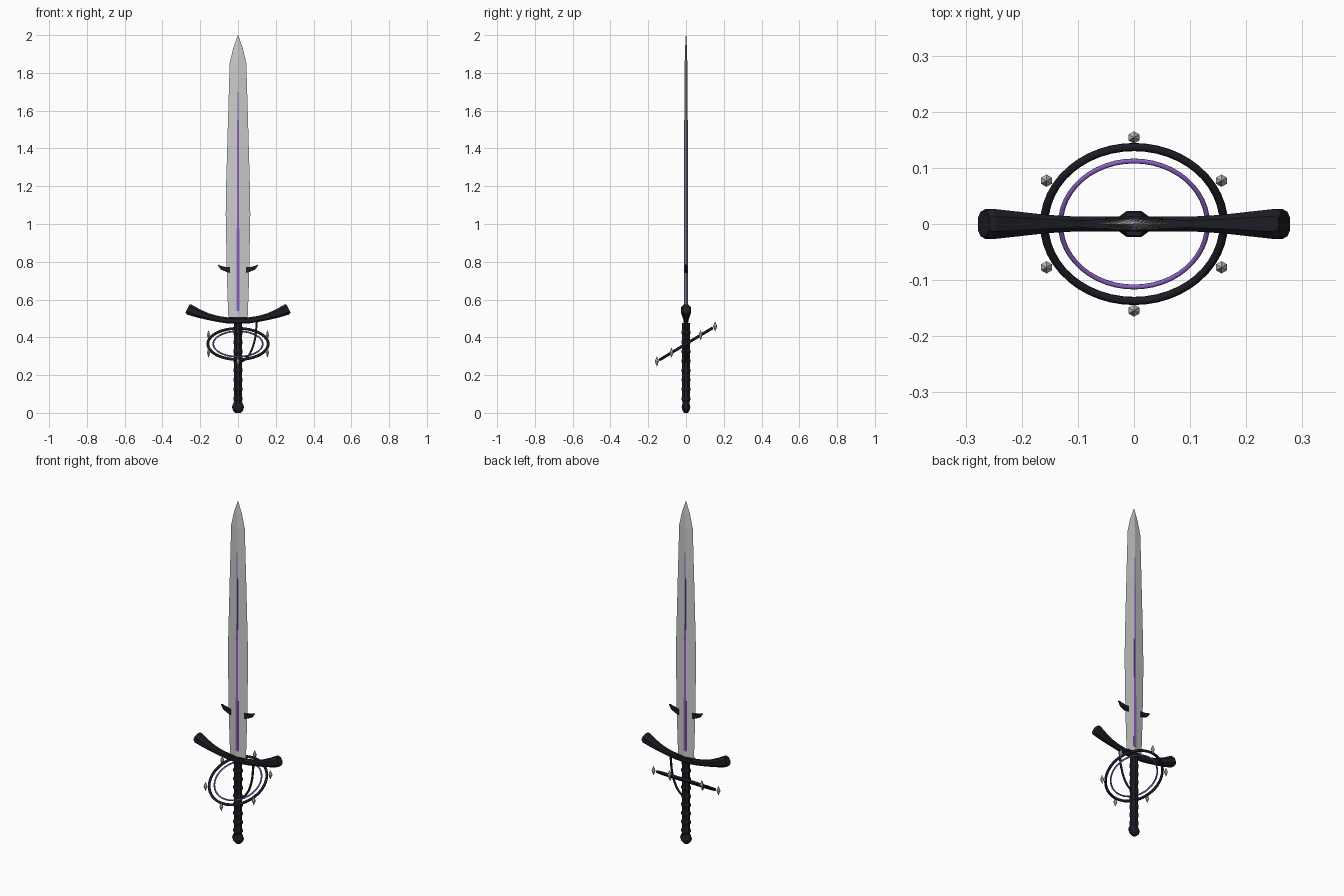
import bpy, bmesh
from math import sin, cos, pi, radians, atan
from mathutils import Vector

if "Cube" in bpy.data.objects:
    bpy.data.objects.remove(bpy.data.objects["Cube"])


def material(name, col):
    m = bpy.data.materials.new(name)
    m.diffuse_color = (*col, 1)
    m.use_nodes = True
    m.node_tree.nodes["Principled BSDF"].inputs["Base Color"].default_value = m.diffuse_color
    return m


BLACK = material("black", (0.012, 0.013, 0.018))
PURPLE = material("purple", (0.27, 0.12, 0.55))


def loft(name, rings, mat=None, smooth=False):
    """Skin a list of equal-length point rings and cap both ends."""
    bm = bmesh.new()
    vs = [[bm.verts.new(p) for p in r] for r in rings]
    n = len(rings[0])
    for a, b in zip(vs, vs[1:]):
        for i in range(n):
            j = (i + 1) % n
            bm.faces.new((a[i], a[j], b[j], b[i]))
    bm.faces.new(vs[0][::-1])
    bm.faces.new(vs[-1])
    bmesh.ops.recalc_face_normals(bm, faces=bm.faces)
    me = bpy.data.meshes.new(name)
    bm.to_mesh(me)
    bm.free()
    ob = bpy.data.objects.new(name, me)
    bpy.context.collection.objects.link(ob)
    return finish(ob, name, mat, smooth)


def finish(ob, name, mat=None, smooth=False):
    ob.name = name
    if mat:
        ob.data.materials.append(mat)
    if smooth:
        for p in ob.data.polygons:
            p.use_smooth = True
    return ob


def octagon(z, rx, ry):
    return [(rx * cos(pi / 8 + i * pi / 4) / cos(pi / 8),
             ry * sin(pi / 8 + i * pi / 4) / cos(pi / 8), z) for i in range(8)]


def box_ring(z, x, y):
    return [(-x, -y, z), (x, -y, z), (x, y, z), (-x, y, z)]


def diamond(z, x, y):
    return [(-x, 0, z), (0, -y, z), (x, 0, z), (0, y, z)]


# Blade with diamond section
loft("blade", [diamond(*s) for s in [
    (0.48, 0.05, 0.010), (0.55, 0.053, 0.010), (0.72, 0.059, 0.010),
    (1.05, 0.065, 0.0095), (1.2, 0.063, 0.009), (1.55, 0.053, 0.008),
    (1.85, 0.044, 0.007), (1.93, 0.026, 0.005), (2.0, 0.001, 0.001)]])

# Stepped glowing inlay along the blade
for k, (z0, z1, w, d) in enumerate([(0.54, 0.85, 0.009, 0.0105), (0.85, 1.2, 0.007, 0.0100),
                                    (1.2, 1.55, 0.005, 0.0093), (1.55, 1.7, 0.003, 0.0085)]):
    loft(f"blade_inlay_{k}", [box_ring(z0, w, d), box_ring(z1, w * 0.85, d)], PURPLE)

# Collar at the blade base
loft("blade_collar", [box_ring(0.485, 0.052, 0.011), box_ring(0.508, 0.05, 0.011)], BLACK)

# Parrying lugs on both blade edges
for s, side in ((1, "right"), (-1, "left")):
    loft(f"lug_{side}", [
        [(s * x, -y, zb), (s * x, y, zb), (s * x, y, zt), (s * x, -y, zt)]
        for x, y, zb, zt in [(0.043, 0.008, 0.74, 0.773), (0.065, 0.008, 0.748, 0.772),
                             (0.09, 0.007, 0.758, 0.778), (0.106, 0.004, 0.78, 0.785)]], BLACK)

# Upswept crossguard with flared ends
half = [(0.0, 0.013, 0.016), (0.06, 0.013, 0.016), (0.11, 0.0135, 0.016), (0.16, 0.0165, 0.018),
        (0.21, 0.022, 0.023), (0.258, 0.027, 0.029), (0.268, 0.022, 0.024)]
stations = [(-x, y, h) for x, y, h in half[:0:-1]] + half
rings = []
for x, y, h in stations:
    a = atan(1.8 * x)
    z = 0.487 + 0.9 * x * x
    rings.append([(x - sin(a) * v * h, u * y, z + cos(a) * v * h)
                  for u, v in [(1, .5), (.5, 1), (-.5, 1), (-1, .5),
                               (-1, -.5), (-.5, -1), (.5, -1), (1, -.5)]])
loft("crossguard", rings, BLACK)

# Octagonal grip with wrapped ridges
prof = [(0.04, 0.02)]
for i in range(8):
    z = 0.075 + i * 0.05
    prof += [(z - 0.012, 0.021), (z - 0.006, 0.0245), (z + 0.006, 0.0245), (z + 0.012, 0.021)]
prof += [(0.475, 0.022)]
loft("grip", [octagon(z, r, r * 0.95) for z, r in prof], BLACK)

# Pommel
loft("pommel", [octagon(z, r, r * 0.72) for z, r in [
    (0.0, 0.014), (0.012, 0.026), (0.03, 0.032), (0.047, 0.027), (0.06, 0.02)]], BLACK)

# Tilted guard rings
TILT, CZ = radians(31), 0.365
for name, R, r, m in (("outer_ring", 0.16, 0.0075, BLACK), ("inner_ring", 0.131, 0.0045, PURPLE)):
    bpy.ops.mesh.primitive_torus_add(major_radius=R, minor_radius=r, major_segments=48,
                                     minor_segments=8, location=(0, 0, CZ), rotation=(TILT, 0, 0))
    finish(bpy.context.object, name, m, True)

# Floating upright crystals around the ring
for i in range(6):
    a = pi / 6 + i * pi / 3
    x, y, z = 0.18 * cos(a), 0.18 * sin(a) * cos(TILT), CZ + 0.18 * sin(a) * sin(TILT)
    loft(f"crystal_{i}", [[(x + r * sin(k * pi / 3), y + r * cos(k * pi / 3), z + h)
                           for k in range(6)]
                          for h, r in [(-0.027, 0.0005), (0, 0.011), (0.027, 0.0005)]])

# Curved knuckle strand from guard to grip
cu = bpy.data.curves.new("knuckle_strand", "CURVE")
cu.dimensions = "3D"
cu.bevel_depth = 0.006
cu.bevel_resolution = 1
cu.resolution_u = 4
cu.use_fill_caps = True
pts = [(0.1, 0, 0.485), (0.086, 0, 0.375), (0.05, 0, 0.295), (0.015, 0, 0.268)]
sp = cu.splines.new("BEZIER")
sp.bezier_points.add(len(pts) - 1)
for b, p in zip(sp.bezier_points, pts):
    b.co = p
    b.handle_left_type = b.handle_right_type = "AUTO"
cu.materials.append(BLACK)
bpy.context.collection.objects.link(bpy.data.objects.new("knuckle_strand", cu))
